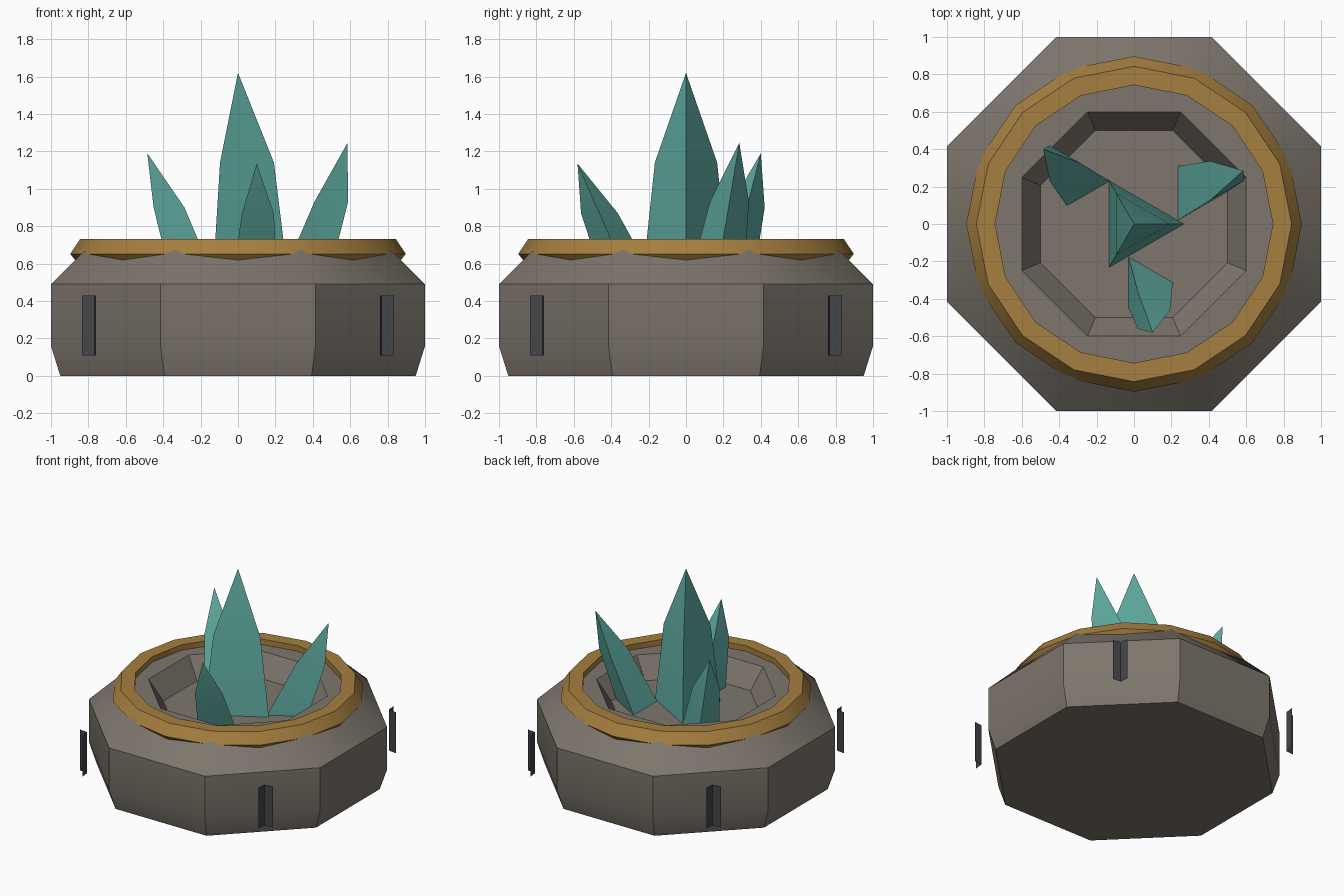
import bpy, bmesh, math

cube = bpy.data.objects.get("Cube")
if cube:
    bpy.data.objects.remove(cube, do_unlink=True)


def material(name, rgb):
    mat = bpy.data.materials.new(name)
    mat.use_nodes = True
    mat.diffuse_color = (*rgb, 1)
    mat.node_tree.nodes["Principled BSDF"].inputs["Base Color"].default_value = (*rgb, 1)
    return mat


stone = material("warm_grey_stone", (0.205, 0.18, 0.15))
brass = material("aged_brass", (0.38, 0.21, 0.05))
teal = material("teal_crystal", (0.114, 0.41, 0.355))
iron = material("dark_iron", (0.058, 0.061, 0.065))


def finish(name, bm, mat, recalc=True):
    if recalc:
        bmesh.ops.recalc_face_normals(bm, faces=bm.faces)
    mesh = bpy.data.meshes.new(name)
    bm.to_mesh(mesh)
    bm.free()
    mesh.materials.append(mat)
    obj = bpy.data.objects.new(name, mesh)
    bpy.context.collection.objects.link(obj)
    bpy.ops.object.select_all(action='DESELECT')
    obj.select_set(True)
    bpy.context.view_layer.objects.active = obj
    bpy.ops.object.shade_smooth_by_angle(angle=math.radians(35))
    return obj


def polygon(bm, sides, radius, z, turn=0.0, cx=0.0, cy=0.0):
    angles = [turn + math.tau * i / sides for i in range(sides)]
    return [bm.verts.new((cx + radius * math.cos(a), cy + radius * math.sin(a), z)) for a in angles]


def bridge(bm, low, high):
    n = len(low)
    for i in range(n):
        j = (i + 1) % n
        bm.faces.new((low[i], low[j], high[j], high[i]))


# Octagonal basin with a sunken floor; radii are measured to the flats
bm = bmesh.new()
profile = [(0.95, 0), (1, 0.16), (1, 0.49), (0.8, 0.69), (0.6, 0.69), (0.5, 0.53)]
corner = 1 / math.cos(math.pi / 8)
rings = [polygon(bm, 8, r * corner, z, math.pi / 8) for r, z in profile]
for low, high in zip(rings, rings[1:]):
    bridge(bm, low, high)
bm.faces.new(rings[0])
bm.faces.new(rings[-1])
finish("basin", bm, stone)

# Sixteen-sided brass rim
bm = bmesh.new()
profile = [(0.743, 0.733), (0.843, 0.733), (0.897, 0.652), (0.835, 0.575), (0.743, 0.575)]
rings = [polygon(bm, 16, r, z) for r, z in profile]
for low, high in zip(rings, rings[1:] + rings[:1]):
    bridge(bm, low, high)
finish("rim", bm, brass)


# Three-sided crystals, leaning from a base centre to a tip
def crystal(name, base, radius, tip):
    bm = bmesh.new()
    floor, t = 0.53, 0.56
    bx, by = base
    kx, ky, kz = (a + (b - a) * t for a, b in zip((bx, by, floor), tip))
    foot = polygon(bm, 3, radius, floor, 0, bx, by)
    waist = polygon(bm, 3, radius * 0.72, kz, 0, kx, ky)
    point = bm.verts.new(tip)
    bridge(bm, foot, waist)
    for i in range(3):
        bm.faces.new((waist[i], waist[(i + 1) % 3], point))
    bm.faces.new(foot)
    finish(name, bm, teal)


crystal("centre_crystal", (0, 0), 0.267, (0, 0, 1.62))
crystal("front_crystal", (0.05, -0.313), 0.158, (0.1, -0.58, 1.135))
crystal("left_crystal", (0.32, 0.165), 0.167, (0.585, 0.285, 1.245))
crystal("right_crystal", (-0.283, 0.23), 0.153, (-0.485, 0.4, 1.19))

# Folded sheet brackets standing off the diagonal sides
for sx, x_name in ((1, "left"), (-1, "right")):
    for sy, y_name in ((-1, "front"), (1, "back")):
        bm = bmesh.new()
        fold = [(0.833, 0.76), (0.767, 0.767), (0.76, 0.833)]
        low, high = ([bm.verts.new((sx * x, sy * y, z)) for x, y in fold] for z in (0.11, 0.43))
        for i in range(2):
            quad = (low[i], low[i + 1], high[i + 1], high[i])
            # Keep the inside of the fold facing outwards on every corner
            bm.faces.new(quad if sx * sy < 0 else quad[::-1])
        finish(f"{y_name}_{x_name}_bracket", bm, iron, recalc=False)
